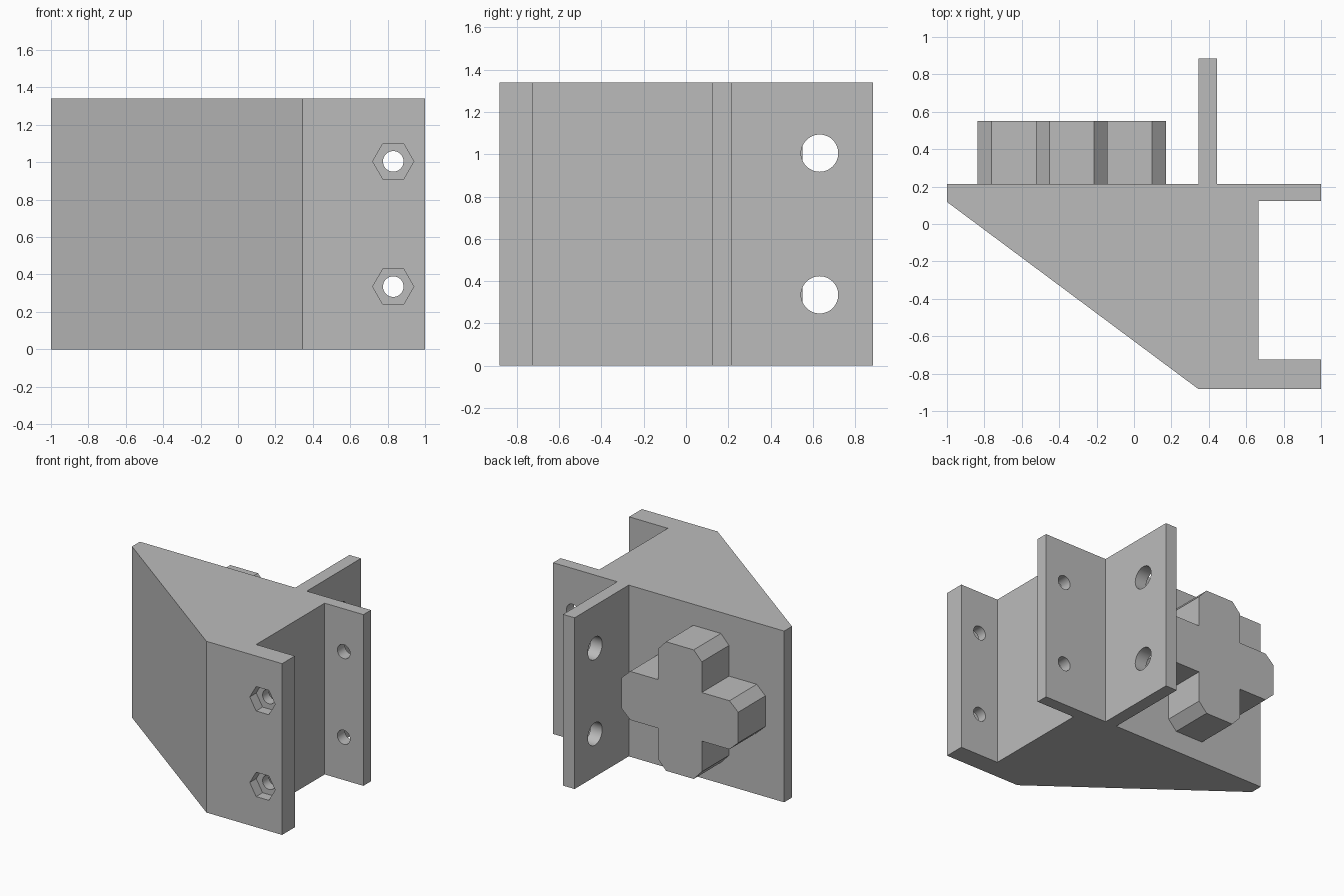
import bpy, bmesh, math
from mathutils import Matrix, Vector

if "Cube" in bpy.data.objects:
    bpy.data.objects.remove(bpy.data.objects["Cube"])

H = 1.34                      # bracket height
HOLE_Z = (0.335, 1.005)       # bolt rows

grey = bpy.data.materials.new("plain grey")
grey.diffuse_color = (0.5, 0.5, 0.5, 1)
grey.use_nodes = True
grey.node_tree.nodes["Principled BSDF"].inputs["Base Color"].default_value = grey.diffuse_color


def prism(name, points, direction):
    """Solid made by pushing a closed outline along a direction."""
    bm = bmesh.new()
    face = bm.faces.new([bm.verts.new(p) for p in points])
    out = bmesh.ops.extrude_face_region(bm, geom=[face])
    verts = [g for g in out["geom"] if isinstance(g, bmesh.types.BMVert)]
    bmesh.ops.translate(bm, vec=Vector(direction), verts=verts)
    bmesh.ops.recalc_face_normals(bm, faces=bm.faces[:])
    me = bpy.data.meshes.new(name)
    bm.to_mesh(me)
    bm.free()
    ob = bpy.data.objects.new(name, me)
    me.materials.append(grey)
    bpy.context.collection.objects.link(ob)
    return ob


# Bracket: wedge body, two bolt flanges and a rear fin in one outline
outline = [(-1, 0.215), (-1, 0.118), (0.345, -0.883), (1, -0.883), (1, -0.725),
           (0.665, -0.725), (0.665, 0.122), (1, 0.122), (1, 0.215),
           (0.445, 0.215), (0.445, 0.885), (0.345, 0.885), (0.345, 0.215)]
bracket = prism("bracket", [(x, y, 0) for x, y in outline], (0, 0, H))


def drill(name, centre, radius, sides, depth, axis):
    """Cut a round or six-sided hole through the bracket, centred on a point."""
    pts = []
    for i in range(sides):
        a = 2 * math.pi * i / sides
        u, w = radius * math.cos(a), radius * math.sin(a)
        pts.append(Vector(centre) + Vector((u, -depth / 2, w) if axis == "y"
                                           else (-depth / 2, u, w)))
    cutter = prism(name, pts, (0, depth, 0) if axis == "y" else (depth, 0, 0))
    mod = bracket.modifiers.new(name, "BOOLEAN")
    mod.operation, mod.solver, mod.object = "DIFFERENCE", "EXACT", cutter
    cutter.hide_render = True
    return cutter


cutters = []
for z in HOLE_Z:
    cutters.append(drill("flange_hole", (0.83, -0.35, z), 0.055, 48, 1.6, "y"))
    cutters.append(drill("nut_pocket", (0.83, -0.883, z), 0.11, 6, 0.16, "y"))
    cutters.append(drill("fin_hole", (0.395, 0.632, z), 0.088, 48, 0.4, "x"))

# Bake the cuts, then drop the cutters
bpy.context.view_layer.update()
deps = bpy.context.evaluated_depsgraph_get()
baked = bpy.data.meshes.new_from_object(bracket.evaluated_get(deps))
bracket.modifiers.clear()
bracket.data = baked
for c in cutters:
    bpy.data.objects.remove(c)

# Cross-shaped boss on the back, with chamfered arm tips
arm = [(0.19, 0.19), (0.43, 0.19), (0.505, 0.12), (0.505, -0.12), (0.43, -0.19)]
cross = []
for k in range(4):
    turn = Matrix.Rotation(k * math.pi / 2, 2)
    for p in reversed(arm):
        q = turn @ Vector(p)
        cross.append((-0.333 + q.x, 0.21, H / 2 + q.y))
prism("cross_boss", cross, (0, 0.342, 0))

# Smooth hole walls, crisp edges elsewhere
bpy.ops.object.select_all(action="DESELECT")
bracket.select_set(True)
bpy.context.view_layer.objects.active = bracket
bpy.ops.object.shade_smooth_by_angle(angle=math.radians(30))
